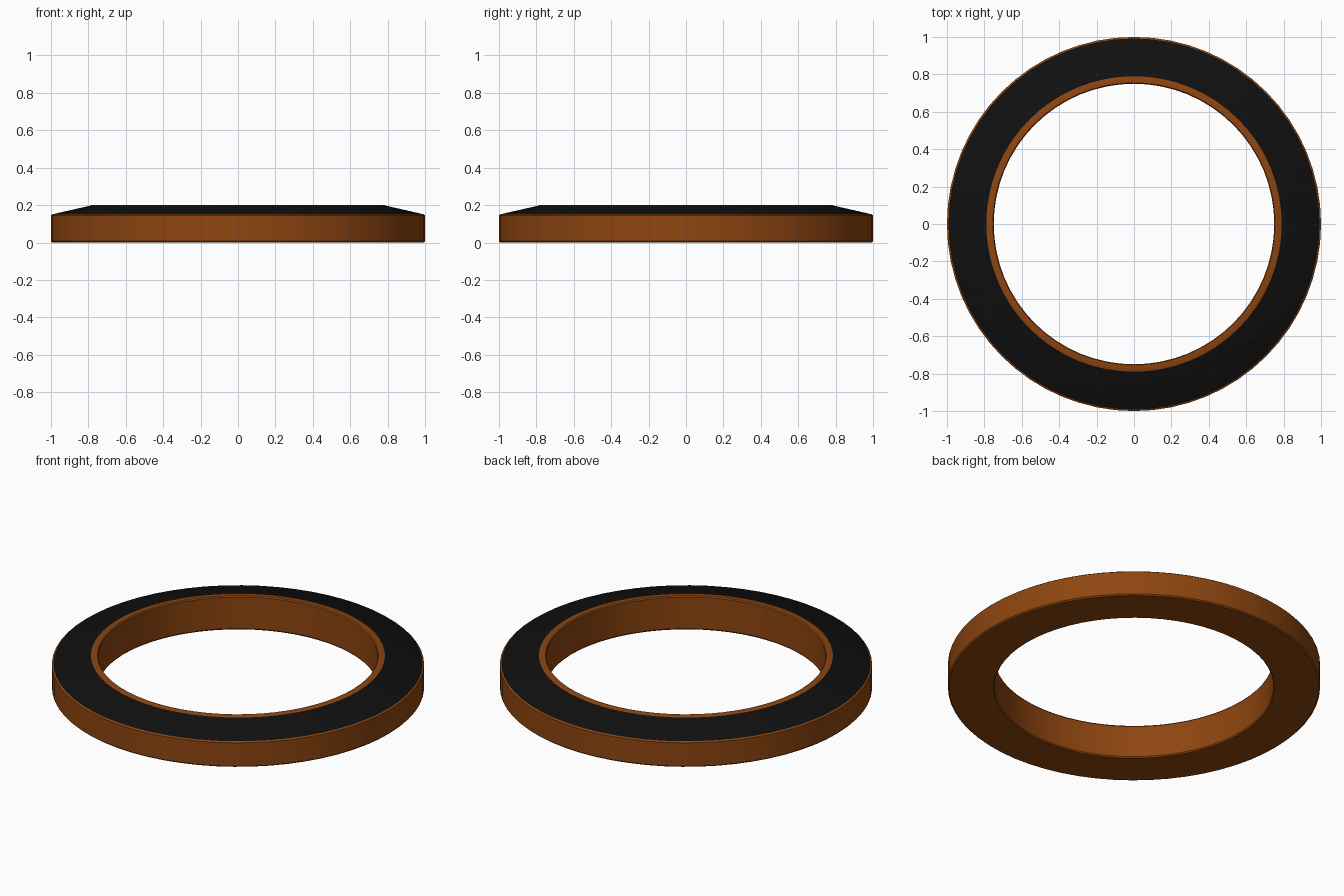
import bpy, bmesh, math

if "Cube" in bpy.data.objects:
    bpy.data.objects.remove(bpy.data.objects["Cube"])

SIDES = 64

def material(name, color):
    m = bpy.data.materials.new(name)
    m.diffuse_color = (*color, 1)
    m.use_nodes = True
    m.node_tree.nodes["Principled BSDF"].inputs["Base Color"].default_value = m.diffuse_color
    return m

def lathe(name, profile, slots, mats):
    """Revolve a closed (radius, z) profile; slots gives a material per segment."""
    bm = bmesh.new()
    rings = []
    for i in range(SIDES):
        a = 2 * math.pi * i / SIDES
        rings.append([bm.verts.new((r * math.cos(a), r * math.sin(a), z)) for r, z in profile])
    n = len(profile)
    for i in range(SIDES):
        a, b = rings[i], rings[(i + 1) % SIDES]
        for j in range(n):
            k = (j + 1) % n
            f = bm.faces.new((a[j], b[j], b[k], a[k]))
            f.material_index = slots[j]
    bmesh.ops.recalc_face_normals(bm, faces=bm.faces)
    mesh = bpy.data.meshes.new(name)
    bm.to_mesh(mesh)
    bm.free()
    for m in mats:
        mesh.materials.append(m)
    ob = bpy.data.objects.new(name, mesh)
    bpy.context.collection.objects.link(ob)
    bpy.context.view_layer.objects.active = ob
    ob.select_set(True)
    bpy.ops.object.shade_smooth_by_angle(angle=math.radians(25))
    ob.select_set(False)
    return ob

brown = material("brown", (0.27, 0.06, 0.005))
black = material("black", (0.005, 0.005, 0.005))

# Ring cross-section: eased corners, sloped black top band, raised inner lip
profile = [
    (0.755, 0.0), (0.993, 0.0), (1.0, 0.007), (1.0, 0.145),
    (0.992, 0.151), (0.79, 0.197), (0.783, 0.2), (0.755, 0.2),
    (0.75, 0.193), (0.75, 0.007),
]
slots = [0, 0, 0, 0, 1, 0, 0, 0, 0, 0]
lathe("bezel_ring", profile, slots, [brown, black])
